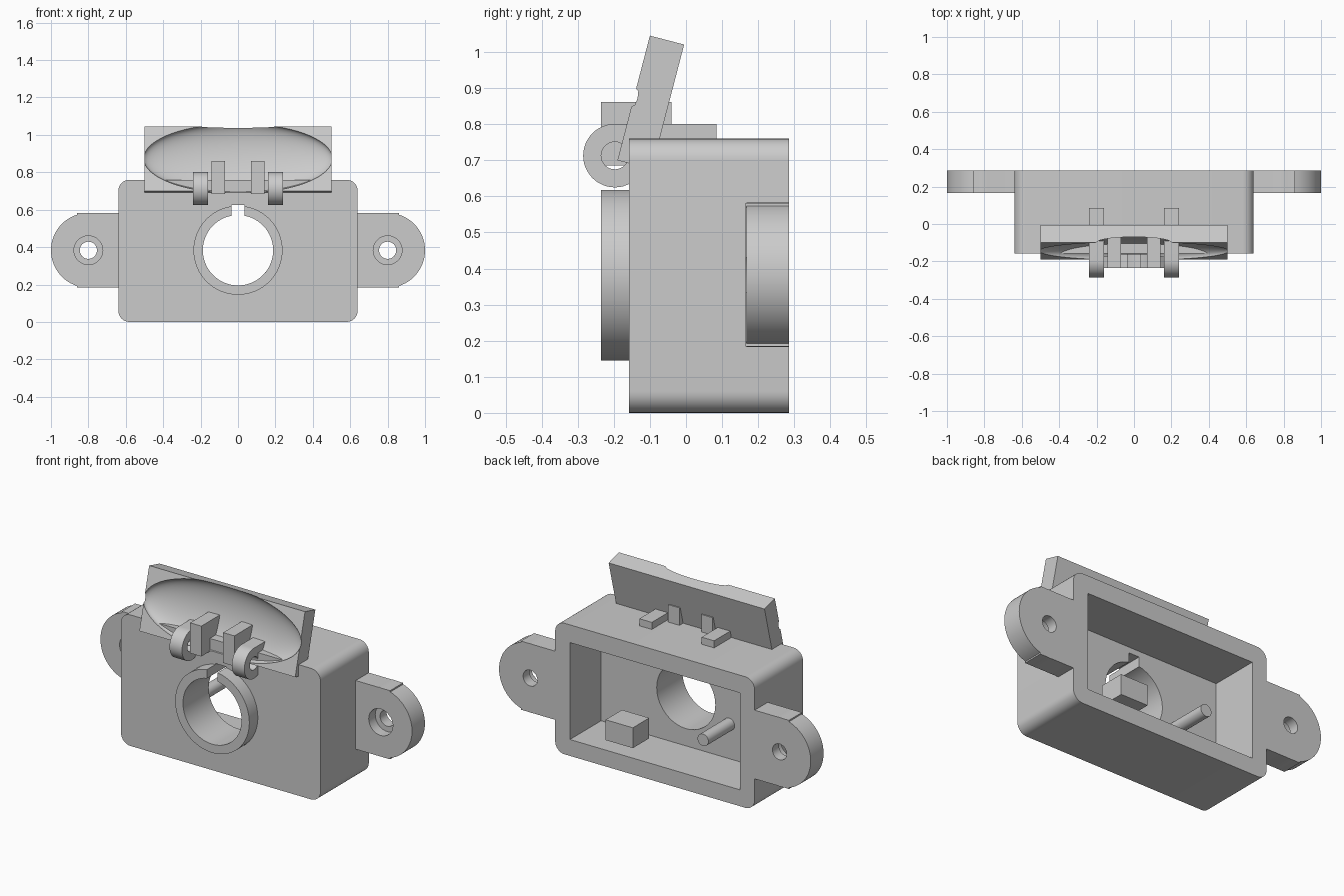
import bpy, bmesh
from math import radians, sin, cos
from mathutils import Matrix, Vector

if "Cube" in bpy.data.objects:
    bpy.data.objects.remove(bpy.data.objects["Cube"])


def finish(name, bm):
    bmesh.ops.recalc_face_normals(bm, faces=bm.faces[:])
    me = bpy.data.meshes.new(name)
    bm.to_mesh(me)
    bm.free()
    ob = bpy.data.objects.new(name, me)
    bpy.context.collection.objects.link(ob)
    return ob


def box(name, x, y, z, round_y=0.0):
    """Box from (min, max) ranges; round_y rounds the edges running along y."""
    bm = bmesh.new()
    bmesh.ops.create_cube(bm, size=1)
    for v in bm.verts:
        v.co = [r[0] if c < 0 else r[1] for c, r in zip(v.co, (x, y, z))]
    if round_y:
        edges = [e for e in bm.edges
                 if abs(e.verts[0].co.y - e.verts[1].co.y) > 0.01]
        bmesh.ops.bevel(bm, geom=edges, offset=round_y, segments=8,
                        profile=0.5, affect='EDGES')
    return finish(name, bm)


def cyl(name, axis, centre, r, span, seg=64):
    """Cylinder along 'X' or 'Y'; centre is (other axis, z), span the range."""
    bm = bmesh.new()
    bmesh.ops.create_cone(bm, cap_ends=True, segments=seg, radius1=r, radius2=r,
                          depth=span[1] - span[0])
    mid = (span[0] + span[1]) / 2
    if axis == 'Y':
        m = Matrix.Translation((centre[0], mid, centre[1])) @ Matrix.Rotation(radians(90), 4, 'X')
    else:
        m = Matrix.Translation((mid, centre[0], centre[1])) @ Matrix.Rotation(radians(90), 4, 'Y')
    bmesh.ops.transform(bm, matrix=m, verts=bm.verts[:])
    return finish(name, bm)


def boolean(ob, other, op='DIFFERENCE'):
    mod = ob.modifiers.new(op.title(), 'BOOLEAN')
    mod.operation, mod.object, mod.solver = op, other, 'EXACT'
    with bpy.context.temp_override(object=ob, active_object=ob):
        bpy.ops.object.modifier_apply(modifier=mod.name)
    bpy.data.objects.remove(other)


def span(s, a, b):
    return tuple(sorted((s * a, s * b)))


HZ = 0.383  # height of the main bore and ear holes

# Housing: rounded block, front boss, open back, keyed bore
housing = box("housing", (-.64, .64), (-.158, .285), (0, .76), .06)
boolean(housing, cyl("boss", 'Y', (0, HZ), .238, (-.236, -.1)), 'UNION')
boolean(housing, box("cavity", (-.545, .545), (0, .4), (.095, .657)))
boolean(housing, cyl("bore", 'Y', (0, HZ), .188, (-.4, .2)))
boolean(housing, box("key_slot", (-.034, .034), (-.4, .2), (HZ, .624)))

# Parts inside the housing
peg = cyl("locating_peg", 'Y', (-.277, .295), .035, (-.02, .24), 32)
block = box("support_block", (.145, .32), (.13, .28), (.15, .268))

parts = [housing, peg, block]
for s, side in ((-1, "left"), (1, "right")):
    # Mounting ear with counterbored screw hole
    ear = cyl(side + "_mounting_ear", 'Y', (s * .8, HZ), .2, (.167, .285))
    flat = box("ear_flat", span(s, .6, .86), (.165, .285), (HZ - .199, HZ + .199))
    boolean(ear, flat, 'UNION')
    # keep the ear from reaching inside the cavity
    boolean(ear, box("ear_trim", span(s, .4, .61), (0, .4), (0, .8)))
    boolean(ear, cyl("screw_hole", 'Y', (s * .8, HZ), .046, (0, .4), 32))
    boolean(ear, cyl("counterbore", 'Y', (s * .8, HZ), .077, (0, .225), 32))

    # Hinge lug: round eye with a tail lying on the housing top
    lug = cyl(side + "_hinge_lug", 'X', (-.197, .713), .088, span(s, .16, .24), 48)
    boolean(lug, box("lug_tail", span(s, .16, .24), (-.197, .085), (.74, .801)), 'UNION')
    boolean(lug, cyl("lug_eye", 'X', (-.197, .713), .038, span(s, .1, .3), 32))

    # Stop tab beside the hinge
    tab = box(side + "_stop_tab", span(s, .07, .142), (-.236, -.04), (.685, .861))
    parts += [ear, lug, tab]

# Tilted panel with an elliptical scoop in its front face
tilt = radians(14.6)
up = Vector((0, sin(tilt), cos(tilt)))
place = Matrix.Translation((0, -.19, .70)) @ Matrix.Rotation(-tilt, 4, 'X')
panel = box("tilted_panel", (-.5, .5), (0, .098), (0, .357))
panel.data.transform(place)
bm = bmesh.new()
bmesh.ops.create_uvsphere(bm, u_segments=64, v_segments=32, radius=1)
bmesh.ops.transform(bm, matrix=place @ Matrix.Translation((0, 0, .18))
                    @ Matrix.Diagonal((.505, .08, .193, 1)), verts=bm.verts[:])
boolean(panel, finish("scoop", bm))
parts.append(panel)

# Smooth the curved faces, keep the edges crisp
for ob in parts:
    bpy.ops.object.select_all(action='DESELECT')
    ob.select_set(True)
    bpy.context.view_layer.objects.active = ob
    bpy.ops.object.shade_smooth_by_angle(angle=radians(25))
